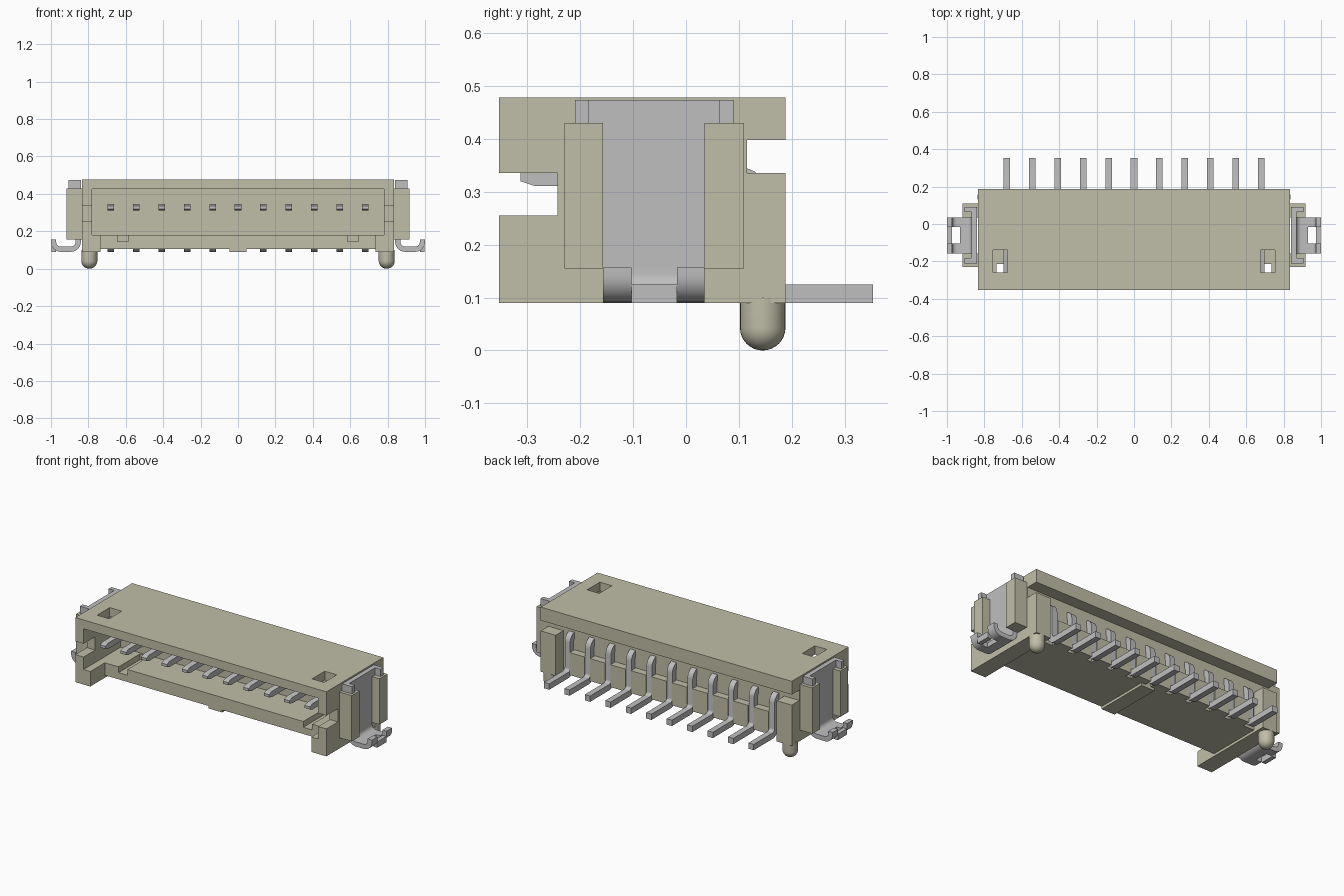
import bpy, bmesh, math
from mathutils import Vector

if "Cube" in bpy.data.objects:
    bpy.data.objects.remove(bpy.data.objects["Cube"])


def material(name, rgb):
    m = bpy.data.materials.new(name)
    m.use_nodes = True
    m.diffuse_color = (*rgb, 1)
    m.node_tree.nodes["Principled BSDF"].inputs["Base Color"].default_value = (*rgb, 1)
    return m


BEIGE = material("beige plastic", (0.53, 0.515, 0.39))
METAL = material("grey metal", (0.52, 0.52, 0.53))


def add_box(bm, x0, x1, y0, y1, z0, z1):
    v = bmesh.ops.create_cube(bm, size=1)["verts"]
    for p in v:
        p.co = Vector((x1 if p.co.x > 0 else x0, y1 if p.co.y > 0 else y0,
                       z1 if p.co.z > 0 else z0))


def add_prism(bm, outline, start, depth):
    """Extrude a closed outline of 3D points along a depth vector."""
    f = bm.faces.new([bm.verts.new(Vector(p) + Vector(start)) for p in outline])
    r = bmesh.ops.extrude_face_region(bm, geom=[f])
    bmesh.ops.translate(bm, vec=depth,
                        verts=[g for g in r["geom"] if isinstance(g, bmesh.types.BMVert)])


def make(name, bm, mat, mirror=False, smooth=False):
    bmesh.ops.recalc_face_normals(bm, faces=bm.faces)
    me = bpy.data.meshes.new(name)
    bm.to_mesh(me)
    bm.free()
    me.materials.append(mat)
    ob = bpy.data.objects.new(name, me)
    bpy.context.collection.objects.link(ob)
    if smooth:
        bpy.ops.object.select_all(action="DESELECT")
        ob.select_set(True)
        bpy.context.view_layer.objects.active = ob
        bpy.ops.object.shade_smooth_by_angle(angle=math.radians(32))
    if mirror:
        ob.modifiers.new("mirror", "MIRROR")
    return ob


def arc(cx, cz, r, a0, a1, n=6):
    return [(cx + r * math.cos(math.radians(a0 + (a1 - a0) * i / n)),
             cz + r * math.sin(math.radians(a0 + (a1 - a0) * i / n))) for i in range(n + 1)]


def ribbon(path, t):
    """Give a 2D centre line a thickness and return the closed outline."""
    pts = [Vector(p) for p in path]
    left, right = [], []
    for i, p in enumerate(pts):
        d = (pts[min(i + 1, len(pts) - 1)] - pts[max(i - 1, 0)]).normalized()
        n = Vector((-d.y, d.x)) * t / 2
        left.append(p + n)
        right.append(p - n)
    return left + right[::-1]


# Housing: one block with the openings cut away
bm = bmesh.new()
add_box(bm, -0.835, 0.835, -0.353, 0.188, 0.09, 0.478)
housing = make("housing", bm, BEIGE)
cuts = [
    (-0.78, 0.78, -0.4, 0.0, 0.18, 0.425),          # mating cavity
    (-0.735, 0.735, -0.41, -0.215, 0.05, 0.19),     # open floor front
    (-0.735, 0.735, -0.42, 0.3, 0.04, 0.105),       # raised underside
    (-1, 1, -0.43, -0.243, 0.255, 0.335),           # front side notches
    (-1, 1, 0.115, 0.31, 0.335, 0.398),             # rear side notches
    (-0.735, 0.735, 0.115, 0.32, 0.03, 0.36),       # rear recess
]
for s in (-1, 1):
    for a, b, *rest in ((0.675, 0.755, -0.26, -0.14, 0.4, 0.6),     # roof windows
                        (0.585, 0.644, -0.44, -0.01, 0.145, 0.2)):  # floor grooves
        cuts.append((min(s * a, s * b), max(s * a, s * b), *rest))
for c in cuts:
    bm = bmesh.new()
    add_box(bm, *c)
    cutter = make("cutter", bm, BEIGE)
    cutter.hide_render = True
    mod = housing.modifiers.new("cut", "BOOLEAN")
    mod.operation, mod.solver, mod.object = "DIFFERENCE", "EXACT", cutter
    bpy.context.view_layer.objects.active = housing
    bpy.ops.object.modifier_apply(modifier=mod.name)
    bpy.data.objects.remove(cutter)

# Locating tab under the floor
bm = bmesh.new()
add_box(bm, -0.045, 0.045, -0.215, 0.115, 0.09, 0.106)
make("underside_tab", bm, BEIGE)

# Ribs between the contacts at the rear
PITCH = 0.136
bm = bmesh.new()
for i in range(10):
    x = (i - 4.5) * PITCH
    add_box(bm, x - 0.05, x + 0.05, 0.11, 0.16, 0.105, 0.24)
make("rear_ribs", bm, BEIGE)

# Contacts: tapered tip, bend down, tail along the board
path = ([(-0.285, 0.328), (0.09, 0.328)] + arc(0.103, 0.293, 0.035, 90, 0)
        + arc(0.173, 0.1425, 0.035, 180, 270) + [(0.353, 0.1075)])
outline = ribbon(path, 0.035)
outline += [Vector((-0.313, 0.320)), Vector((-0.313, 0.336))]
bm = bmesh.new()
for i in range(11):
    x = (i - 5) * PITCH - 0.0175
    add_prism(bm, [(0, p.x, p.y) for p in outline], (x, 0, 0), (0.035, 0, 0))
make("contacts", bm, METAL, smooth=True)

# Round-ended locating pegs
bm = bmesh.new()
profile = [(0.0, 0.1), (0.043, 0.1)] + arc(0, 0.043, 0.043, 0, -90, 8)
verts = [bm.verts.new((0.795 + r, 0.145, z)) for r, z in profile]
edges = [bm.edges.new(e) for e in zip(verts, verts[1:])]
bmesh.ops.spin(bm, geom=verts + edges, cent=(0.795, 0.145, 0), axis=(0, 0, 1),
               angle=math.tau, steps=28)
bmesh.ops.remove_doubles(bm, verts=bm.verts, dist=0.0005)
make("locating_pegs", bm, BEIGE, mirror=True, smooth=True)

# Side rails that hold the solder clips
bm = bmesh.new()
for y0, y1 in ((-0.23, -0.157), (0.035, 0.11)):
    add_box(bm, 0.83, 0.917, y0, y1, 0.155, 0.43)
make("side_rails", bm, BEIGE, mirror=True)

# Solder clips: plate with side flanges, bent foot with two upturned prongs
bend = [(0.854, 0.16)] + arc(0.894, 0.144, 0.04, 180, 270)
prong = bend + arc(0.948, 0.142, 0.038, 270, 360) + [(0.986, 0.157)]
bm = bmesh.new()
add_box(bm, 0.84, 0.868, -0.157, 0.035, 0.16, 0.473)
for y0, y1 in ((-0.21, -0.157), (0.035, 0.09)):
    add_box(bm, 0.84, 0.868, y0, y1, 0.16, 0.473)
for y0, y1 in ((-0.21, -0.183), (0.063, 0.09)):
    add_box(bm, 0.868, 0.905, y0, y1, 0.2, 0.473)
for y0, y1, line in ((-0.157, -0.103, prong), (-0.017, 0.035, prong),
                     (-0.103, -0.017, bend + [(0.93, 0.104)])):
    add_prism(bm, [(p.x, 0, p.y) for p in ribbon(line, 0.028)], (0, y0, 0), (0, y1 - y0, 0))
add_box(bm, 0.972, 0.998, -0.103, -0.017, 0.09, 0.125)
make("solder_clips", bm, METAL, mirror=True, smooth=True)
